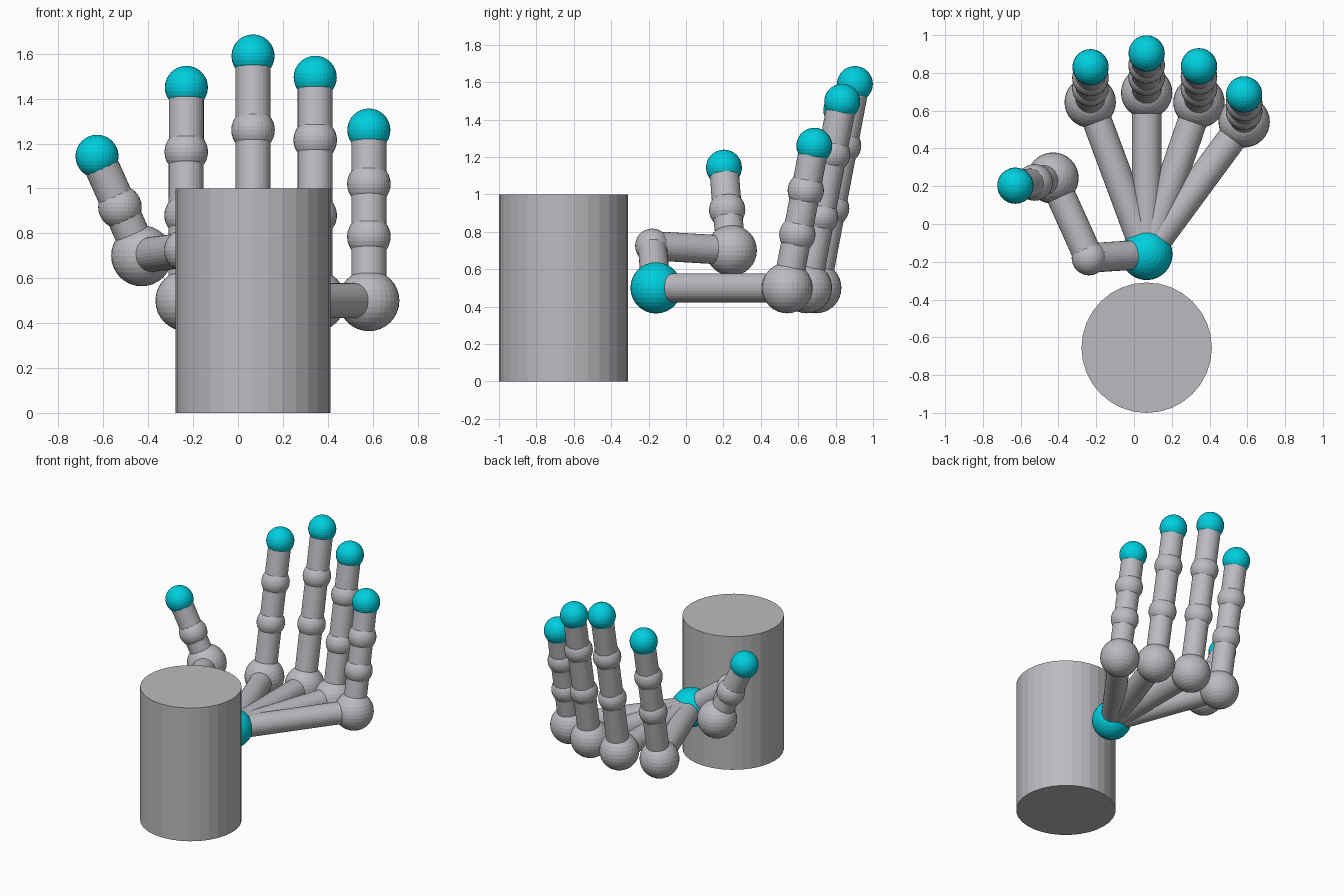
import bpy
from mathutils import Vector

if "Cube" in bpy.data.objects:
    bpy.data.objects.remove(bpy.data.objects["Cube"])

BONE_R, JOINT_R, KNUCKLE_R, TIP_R = 0.078, 0.097, 0.136, 0.096


def material(name, rgb):
    m = bpy.data.materials.new(name)
    m.diffuse_color = (*rgb, 1)
    m.use_nodes = True
    m.node_tree.nodes["Principled BSDF"].inputs["Base Color"].default_value = m.diffuse_color
    return m


grey = material("grey", (0.5, 0.5, 0.53))
cyan = material("cyan", (0.0, 0.62, 0.73))


def finish(name, mat):
    o = bpy.context.object
    o.name = name
    o.data.materials.append(mat)


def ball(name, p, r, mat=grey):
    bpy.ops.mesh.primitive_uv_sphere_add(segments=32, ring_count=16, radius=r, location=p)
    finish(name, mat)


def bone(name, a, b, r=BONE_R):
    a, b = Vector(a), Vector(b)
    d = b - a
    bpy.ops.mesh.primitive_cylinder_add(vertices=32, radius=r, depth=d.length,
                                        location=(a + b) / 2,
                                        rotation=d.to_track_quat('Z', 'Y').to_euler())
    finish(name, mat=grey)


# Forearm block and wrist ball
bone("forearm", (0.067, -0.655, 0), (0.067, -0.655, 1.0), 0.345)
wrist = (0.067, -0.16, 0.5)
ball("wrist", wrist, 0.137, cyan)

# Fingers: knuckle, tip, and heights of the two joints between them
fingers = {
    "index": ((-0.232, 0.645, 0.5), (-0.23, 0.83, 1.45), (0.88, 1.163)),
    "middle": ((0.067, 0.695, 0.5), (0.067, 0.903, 1.59), (0.925, 1.26)),
    "ring": ((0.344, 0.645, 0.5), (0.344, 0.835, 1.495), (0.88, 1.215)),
    "little": ((0.583, 0.541, 0.5), (0.583, 0.686, 1.26), (0.785, 1.02)),
}
for name, (base, tip, heights) in fingers.items():
    bone(name + "_palm_bone", wrist, base)
    bone(name + "_finger_bone", base, tip)
    ball(name + "_knuckle", base, KNUCKLE_R)
    for i, z in enumerate(heights):
        t = (z - base[2]) / (tip[2] - base[2])
        ball(f"{name}_joint_{i + 1}", Vector(base).lerp(Vector(tip), t), JOINT_R)
    ball(name + "_tip", tip, TIP_R, cyan)

# Thumb: bent chain leaving the wrist sideways
thumb = [("base", (-0.238, -0.18, 0.725), 0.092, grey),
         ("knuckle", (-0.429, 0.243, 0.7), KNUCKLE_R, grey),
         ("joint", (-0.526, 0.22, 0.917), JOINT_R, grey),
         ("tip", (-0.628, 0.203, 1.143), TIP_R, cyan)]
previous = wrist
for part, p, r, mat in thumb:
    bone("thumb_bone_to_" + part, previous, p)
    ball("thumb_" + part, p, r, mat)
    previous = p
